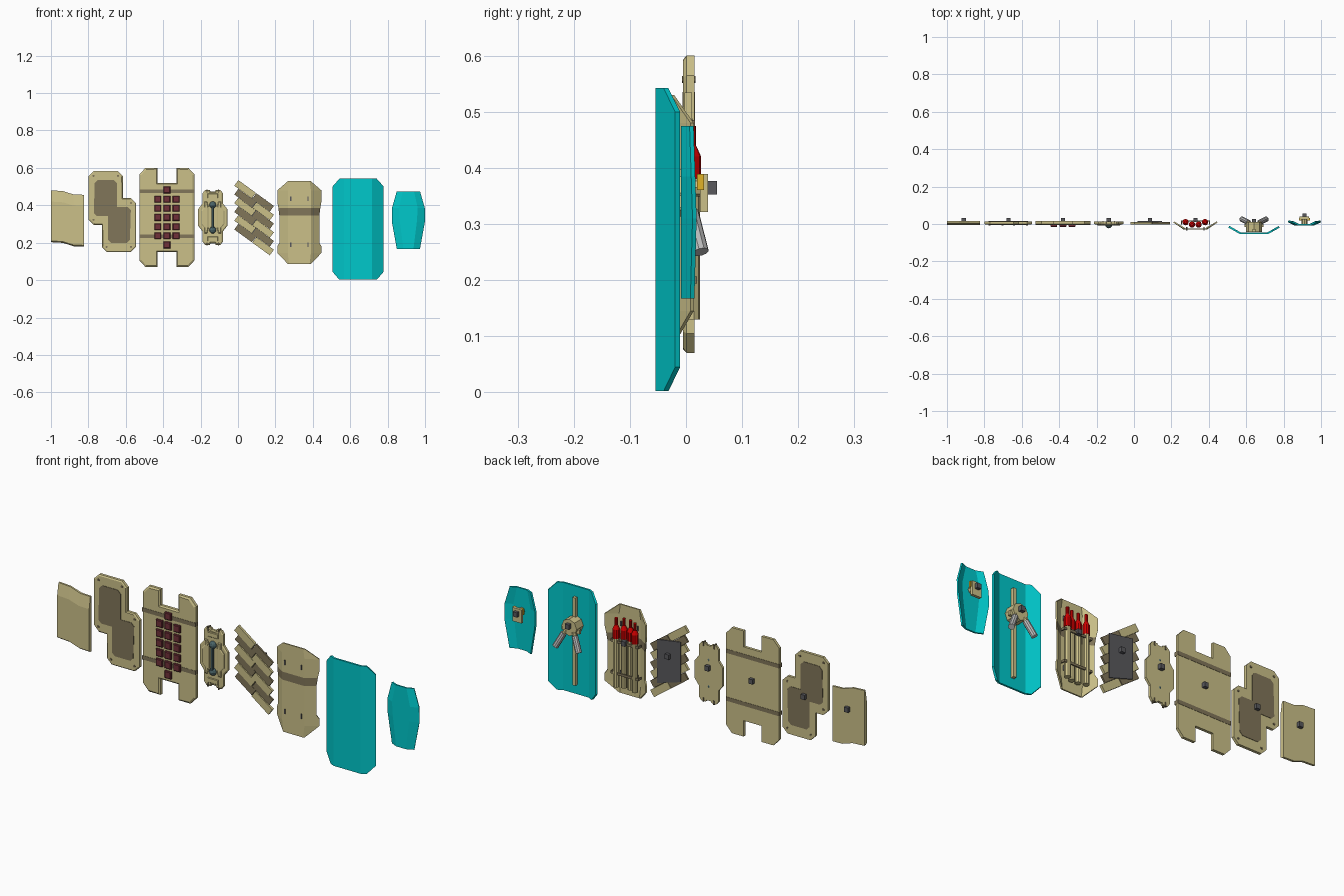
import bpy, bmesh, math
from mathutils import Vector, Matrix

if "Cube" in bpy.data.objects:
    bpy.data.objects.remove(bpy.data.objects["Cube"])

def mat(name, *c):
    m = bpy.data.materials.new(name)
    m.diffuse_color = (*c, 1)
    m.use_nodes = True
    m.node_tree.nodes["Principled BSDF"].inputs["Base Color"].default_value = m.diffuse_color
    return m

TAN = mat("tan", .60, .53, .25)
BROWN = mat("brown", .22, .18, .10)
TEAL = mat("teal", .0, .58, .60)
MAROON = mat("maroon", .16, .03, .04)
RED = mat("red", .65, .0, .0)
DARK = mat("dark_grey", .10, .10, .11)
LIGHT = mat("light_grey", .5, .5, .5)
STEEL = mat("blue_steel", .07, .13, .14)
GOLD = mat("gold", .75, .45, .02)

def finish(name, bm, *mats, recalc=True):
    if recalc:
        bmesh.ops.recalc_face_normals(bm, faces=bm.faces[:])
    me = bpy.data.meshes.new(name)
    bm.to_mesh(me)
    bm.free()
    for m in mats:
        me.materials.append(m)
    ob = bpy.data.objects.new(name, me)
    bpy.context.collection.objects.link(ob)
    return ob

def plate(name, pts, y0, y1, m, bevel=0):
    """Outline in x/z extruded from y1 forward to y0, with a chamfered front."""
    bm = bmesh.new()
    front = bm.faces.new([bm.verts.new((x, y0 + bevel, z)) for x, z in pts])
    back = [bm.verts.new((x, y1, z)) for x, z in pts]
    n = len(pts)
    fv = list(front.verts)
    bm.faces.new(back[::-1])
    for i in range(n):
        j = (i + 1) % n
        bm.faces.new((fv[i], back[i], back[j], fv[j]))
    bmesh.ops.recalc_face_normals(bm, faces=bm.faces[:])
    if bevel:
        bmesh.ops.inset_individual(bm, faces=[front], thickness=bevel * 1.6, depth=bevel)
    return finish(name, bm, m)

def sym(q, cx, cz):
    """Mirror a quarter outline (top to right) into a full one."""
    half = q + [(x, -z) for x, z in q[::-1]]
    full = half + [(-x, z) for x, z in half[::-1]]
    return [(cx + x, cz + z) for x, z in full]

def box(name, c, s, m, rot=0):
    bm = bmesh.new()
    M = Matrix.Translation(c) @ Matrix.Rotation(rot, 4, 'Y') @ Matrix.Diagonal((*s, 1))
    bmesh.ops.create_cube(bm, size=1, matrix=M)
    return finish(name, bm, m)

def rod(name, a, b, r, m, r2=None, n=10):
    a, b = Vector(a), Vector(b)
    bm = bmesh.new()
    M = Matrix.Translation((a + b) / 2) @ (b - a).to_track_quat('Z', 'Y').to_matrix().to_4x4()
    bmesh.ops.create_cone(bm, cap_ends=True, segments=n, radius1=r,
                          radius2=r if r2 is None else r2, depth=(b - a).length, matrix=M)
    return finish(name, bm, m)

def bent(name, cx, rows, y, slope, thick, mats, band=None):
    """Three-panel shield; rows are (z, inner half width, outer half width)."""
    bm = bmesh.new()
    grid = []
    for z, i, o in rows:
        ys = y + slope * (o - i)
        grid.append([bm.verts.new((cx + x, yy, z)) for x, yy in
                     ((-o, ys), (-i, y), (i, y), (o, ys))])
    for k, (a, b) in enumerate(zip(grid, grid[1:])):
        for j in range(3):
            f = bm.faces.new((a[j], a[j + 1], b[j + 1], b[j]))
            f.material_index = int(k == band)
    ob = finish(name, bm, *mats, recalc=False)
    s = ob.modifiers.new("thickness", 'SOLIDIFY')
    s.thickness, s.offset = thick, -1
    return ob

HZ = .365  # height of all grips

# 1: wavy tall shield, lofted across x
bm = bmesh.new()
prof = [(.015, .48), (.005, .48), (-.005, .42), (-.005, .21), (.004, .203), (.015, .203)]
rings = [[bm.verts.new((x, y, z + dz)) for y, z in prof]
         for x, dz in ((-1, 0), (-.935, -.004), (-.88, -.022), (-.823, -.024))]
for a, b in zip(rings, rings[1:]):
    for i in range(len(prof)):
        j = (i + 1) % len(prof)
        bm.faces.new((a[i], a[j], b[j], b[i]))
bm.faces.new(rings[0])
bm.faces.new(rings[-1][::-1])
finish("wavy_shield", bm, TAN)

# 2: stepped shield with dark inlay and corner rivets
def turn(h, cx=-.672, cz=.3675):
    return [(cx + s * x, cz + s * z) for s in (1, -1) for x, z in h]
plate("stepped_shield", turn([(-.126, .19), (-.099, .217), (.029, .217), (.056, .19),
      (.056, .072), (.099, .072), (.126, .045)]), -.004, .014, TAN, .004)
plate("stepped_inlay", turn([(-.094, .152), (-.078, .168), (.008, .168), (.024, .152),
      (.024, .024), (.083, .024), (.099, .008)]), -.006, .016, BROWN)
for x, z in turn([(-.1, .19), (.03, .19), (.1, .045)]):
    rod("rivet", (x, -.007, z), (x, .017, z), .006, BROWN, n=6)

# 3: large notched shield with bands and studs
plate("notched_shield", sym([(.05, .185), (.05, .265), (.115, .265), (.147, .23)], -.38, .335),
      -.005, .015, TAN, .006)
for z in (.475, .235):
    box("cross_band", (-.38, .005, z), (.295, .0225, .02), BROWN)
studs = [(c, r) for c in (-1, 0, 1) for r in range(-2, 3)] + [(0, 3), (0, -3)]
for c, r in studs:
    plate("stud", sym([(.018, .018)], -.38 + c * .049, .335 + r * .049), -.016, -.004, MAROON, .003)

# 4: buckler with front rod and raised side pieces
plate("small_buckler", sym([(.012, .138), (.016, .146), (.042, .146), (.054, .13), (.054, .075),
      (.078, .045)], -.135, .335), -.003, .013, TAN, .004)
for s in (1, -1):
    plate("raised_side", [(-.135 + s * x, z) for x, z in ((.03, .42), (.045, .42), (.045, .39),
          (.062, .37), (.062, .3), (.045, .28), (.045, .25), (.03, .25), (.022, .28), (.022, .39))],
          -.009, 0, TAN, .003)
    plate("end_tab", sym([(.028, .012)], -.135, .335 + s * .115), -.008, 0, TAN, .002)
    for t in (1, -1):
        box("edge_clip", (-.135 + s * .03, .005, .335 + t * .14), (.006, .022, .02), BROWN)
    bm = bmesh.new()
    bmesh.ops.create_uvsphere(bm, u_segments=10, v_segments=6, radius=.019,
                              matrix=Matrix.Translation((-.135, -.004, .335 + s * .067)))
    finish("rod_ball", bm, STEEL)
rod("front_rod", (-.135, -.012, .268), (-.135, -.012, .402), .008, STEEL, n=8)

# 5: diagonal slats on a grey backing
A = math.radians(36)
for k in range(6):
    for s in (-1, 1):
        lit = (k + (s > 0)) % 2 == 0
        box("slat", (.086 + s * .048, .004 if lit else .007, .4505 - k * .0468 - s * .035),
            (.116, .013 if lit else .009, .037), TAN if lit else BROWN, A)
plate("slat_backing", [(.02, .45), (.02, .25), (.15, .21), (.15, .43)], .009, .016, DARK)

# 6: curved shield carrying four bottles
bent("bottle_shield", .328, [(.085, .055, .06), (.145, .062, .118), (.18, .062, .118), (.2, .062, .107),
     (.345, .062, .107), (.385, .062, .112), (.42, .062, .118), (.48, .062, .118), (.53, .055, .06)],
     -.03, .68, .007, (TAN, BROWN), 4)
for x, y in ((.276, .01), (.31, -.003), (.346, -.003), (.38, .01)):
    rod("bottle_tube", (x, y, .13), (x, y, .375), .015, TAN)
    rod("bottle_body", (x, y, .375), (x, y, .42), .017, RED)
    rod("bottle_shoulder", (x, y, .42), (x, y, .44), .017, RED, .008)
    rod("bottle_neck", (x, y, .44), (x, y, .475), .008, RED)
for z in (.2, .36):
    box("rack_bar", (.328, .017, z), (.15, .006, .012), BROWN)
    for s in (-1, 1):
        box("rack_side", (.328 + s * .075, .008, z), (.006, .024, .012), BROWN)
for s in (-1, 1):
    for z in (.19, .435):
        box("rack_pin", (.328 + s * .046, -.026, z), (.006, .018, .024), DARK)

# 7: tall teal shield with spine, hub and legs
bent("tall_teal_shield", .642, [(.002, .075, .1), (.045, .075, .137), (.5, .075, .137),
     (.542, .075, .1)], -.054, .56, .01, (TEAL,))
box("spine", (.642, -.036, .27), (.016, .016, .44), TAN)
rod("hub", (.642, -.044, HZ - .01), (.642, .01, HZ - .01), .042, TAN, n=8)
box("hub_crossbar", (.642, -.008, .34), (.10, .014, .022), TAN)
for s in (-1, 1):
    rod("leg", (.642 + s * .03, .008, .32), (.642 + s * .065, .026, .25), .015, LIGHT)
    rod("leg_collar", (.642 + s * .02, 0, .34), (.642 + s * .03, .008, .32), .010, TAN)

# 8: narrow teal shield with arm mount
bent("narrow_teal_shield", .911, [(.167, .027, .062), (.31, .045, .088), (.385, .05, .088),
     (.475, .03, .062)], -.009, .48, .008, (TEAL,))
rod("mount_post", (.911, -.002, HZ), (.911, .03, HZ), .016, TAN, n=8)
box("mount_block", (.911, .032, .355), (.05, .014, .068), TAN)
for s in (-1, 1):
    box("mount_clip", (.911 + s * .022, .026, .375), (.014, .012, .028), GOLD)

# grips on the backs
for x, y in ((-.91, .022), (-.67, .022), (-.38, .022), (-.135, .022), (.085, .022),
             (.328, .022), (.642, .018), (.911, .045)):
    box("grip", (x, y, HZ), (.022, .02, .024), DARK)
